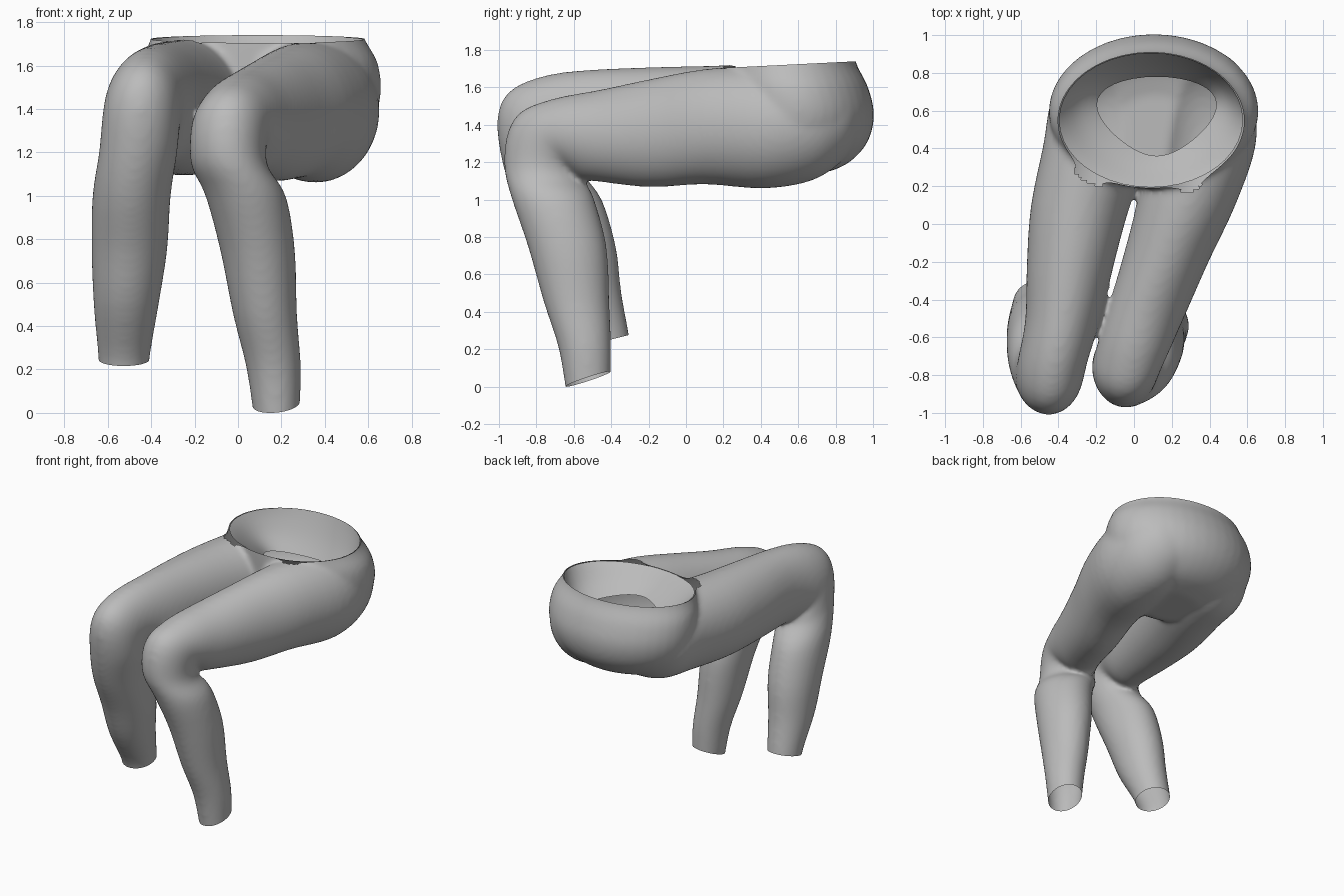
import bpy
import bmesh
from math import sin, cos, pi, radians
from mathutils import Vector

cube = bpy.data.objects.get("Cube")
if cube:
    bpy.data.objects.remove(cube, do_unlink=True)

SIDES = 40
STEPS = 4


def smooth_path(stations):
    """Catmull-Rom curve through the stations, so the sections flow into each other."""
    pts = [Vector(s) for s in stations]
    ext = [pts[0]] + pts + [pts[-1]]
    path = []
    for a, b, c, d in zip(ext, ext[1:], ext[2:], ext[3:]):
        for k in range(STEPS):
            t = k / STEPS
            path.append(b + (c - a) * (t / 2) + (a * 2 - b * 5 + c * 4 - d) * (t * t / 2)
                        + (b * 3 - a - c * 3 + d) * (t ** 3 / 2))
    return path + [pts[-1]]


def loft(bm, stations, closed=True, taper=0):
    """Skin over rings; each is (x, y, z, half width, half depth, tilt in degrees)."""
    path = smooth_path(stations)
    rings = []
    for n, (x, y, z, rw, rd, tilt) in enumerate(path):
        a = radians(tilt)
        side, up = Vector((1, 0, 0)), Vector((0, -sin(a), cos(a)))
        narrow = taper * n / (len(path) - 1)
        rings.append([bm.verts.new(Vector((x, y, z)) + up * rd * sin(t)
                                   + side * rw * cos(t) * (1 - narrow * sin(t)))
                      for t in (2 * pi * i / SIDES for i in range(SIDES))])
    for r0, r1 in zip(rings, rings[1:]):
        for i in range(SIDES):
            j = (i + 1) % SIDES
            bm.faces.new((r0[i], r0[j], r1[j], r1[i]))
    if closed:
        bm.faces.new(rings[0])
        bm.faces.new(rings[-1])


def make_object(name, bm):
    bmesh.ops.recalc_face_normals(bm, faces=bm.faces)
    mesh = bpy.data.meshes.new(name)
    bm.to_mesh(mesh)
    bm.free()
    obj = bpy.data.objects.new(name, mesh)
    bpy.context.collection.objects.link(obj)
    return obj


# Legs: buttock, thigh, knee and shin, from back to cuff
left_leg = [
    (.32, .93, 1.46, .10, .12, 0), (.34, .85, 1.44, .20, .22, 0),
    (.36, .68, 1.405, .27, .30, 0), (.36, .42, 1.388, .285, .328, 0),
    (.275, .10, 1.39, .262, .308, 0), (.165, -.20, 1.355, .23, .288, 0),
    (.055, -.50, 1.34, .208, .24, 0), (-.005, -.66, 1.32, .195, .225, 20),
    (-.04, -.745, 1.275, .18, .235, 48), (-.04, -.755, 1.14, .175, .222, 78),
    (.035, -.71, 1.0, .185, .22, 90), (.09, -.635, .75, .172, .21, 90),
    (.125, -.585, .45, .147, .175, 90), (.165, -.54, .2, .125, .14, 90),
    (.18, -.52, -.08, .10, .115, 90)]
right_leg = [
    (-.09, .90, 1.46, .10, .12, 0), (-.11, .82, 1.44, .20, .22, 0),
    (-.16, .66, 1.405, .275, .28, 0), (-.195, .42, 1.41, .285, .312, 0),
    (-.283, .10, 1.405, .262, .31, 0), (-.335, -.20, 1.41, .232, .298, 0),
    (-.375, -.50, 1.415, .2, .28, 0), (-.425, -.70, 1.41, .185, .26, 22),
    (-.445, -.78, 1.35, .18, .27, 50), (-.46, -.775, 1.2, .18, .225, 76),
    (-.49, -.685, 1.0, .18, .235, 90), (-.50, -.59, .75, .174, .215, 90),
    (-.515, -.525, .5, .15, .18, 90), (-.525, -.43, .25, .118, .13, 90),
    (-.525, -.41, .12, .115, .12, 90)]

# Seat and waist, from the underside up
pelvis = [
    (.11, .50, 1.13, .22, .18, 90), (.11, .53, 1.17, .36, .29, 90),
    (.105, .56, 1.24, .45, .36, 90), (.105, .59, 1.34, .52, .395, 90),
    (.105, .60, 1.47, .553, .405, 90), (.10, .58, 1.61, .545, .39, 90),
    (.09, .55, 1.73, .49, .36, 90), (.09, .55, 1.83, .47, .35, 90)]

bm = bmesh.new()
for part in (left_leg, right_leg, pelvis):
    loft(bm, part)
trousers = make_object("trousers", bm)

# Fuse the parts into one soft skin
remesh = trousers.modifiers.new("fuse", 'REMESH')
remesh.mode = 'VOXEL'
remesh.voxel_size = .016
soften = trousers.modifiers.new("soften", 'SMOOTH')
soften.factor = .5
soften.iterations = 12
bpy.context.view_layer.update()
graph = bpy.context.evaluated_depsgraph_get()
skin = bpy.data.meshes.new_from_object(trousers.evaluated_get(graph))
trousers.modifiers.clear()
trousers.data = skin

# Open the waist and the two cuffs
bm = bmesh.new()
bm.from_mesh(skin)


def cut_open(inside, point, normal):
    faces = [f for f in bm.faces if inside(f.calc_center_median())]
    geom = set(faces)
    for f in faces:
        geom.update(f.edges)
        geom.update(f.verts)
    bmesh.ops.bisect_plane(bm, geom=list(geom), plane_co=point, plane_no=normal, clear_outer=True)


def within_waist(c):
    return c.z > 1.6 and ((c.x - .09) / .53) ** 2 + ((c.y - .55) / .39) ** 2 < 1


cut_open(within_waist, (0, .55, 1.722), (0, -.05, 1))
cut_open(lambda c: c.x > -.2 and c.z < .5, (.17, -.525, .04), (.1, .33, -1))
cut_open(lambda c: c.x < -.2 and c.z < .5, (-.525, -.41, .25), (0, .25, -1))
bm.to_mesh(skin)
bm.free()

# Funnel of lining from the waist rim down to an open, back-heavy hole
bm = bmesh.new()
loft(bm, [(.09, .55, 1.72, .487, .357, 93), (.105, .56, 1.60, .40, .285, 85),
          (.12, .57, 1.50, .30, .215, 77)], closed=False, taper=.35)
lining = make_object("waist_lining", bm)

# Grey cloth
cloth = bpy.data.materials.new("grey cloth")
cloth.use_nodes = True
grey = (.5, .5, .5, 1)
cloth.diffuse_color = grey
cloth.node_tree.nodes["Principled BSDF"].inputs["Base Color"].default_value = grey
for obj in (trousers, lining):
    obj.data.materials.clear()
    obj.data.materials.append(cloth)
    for p in obj.data.polygons:
        p.use_smooth = True
